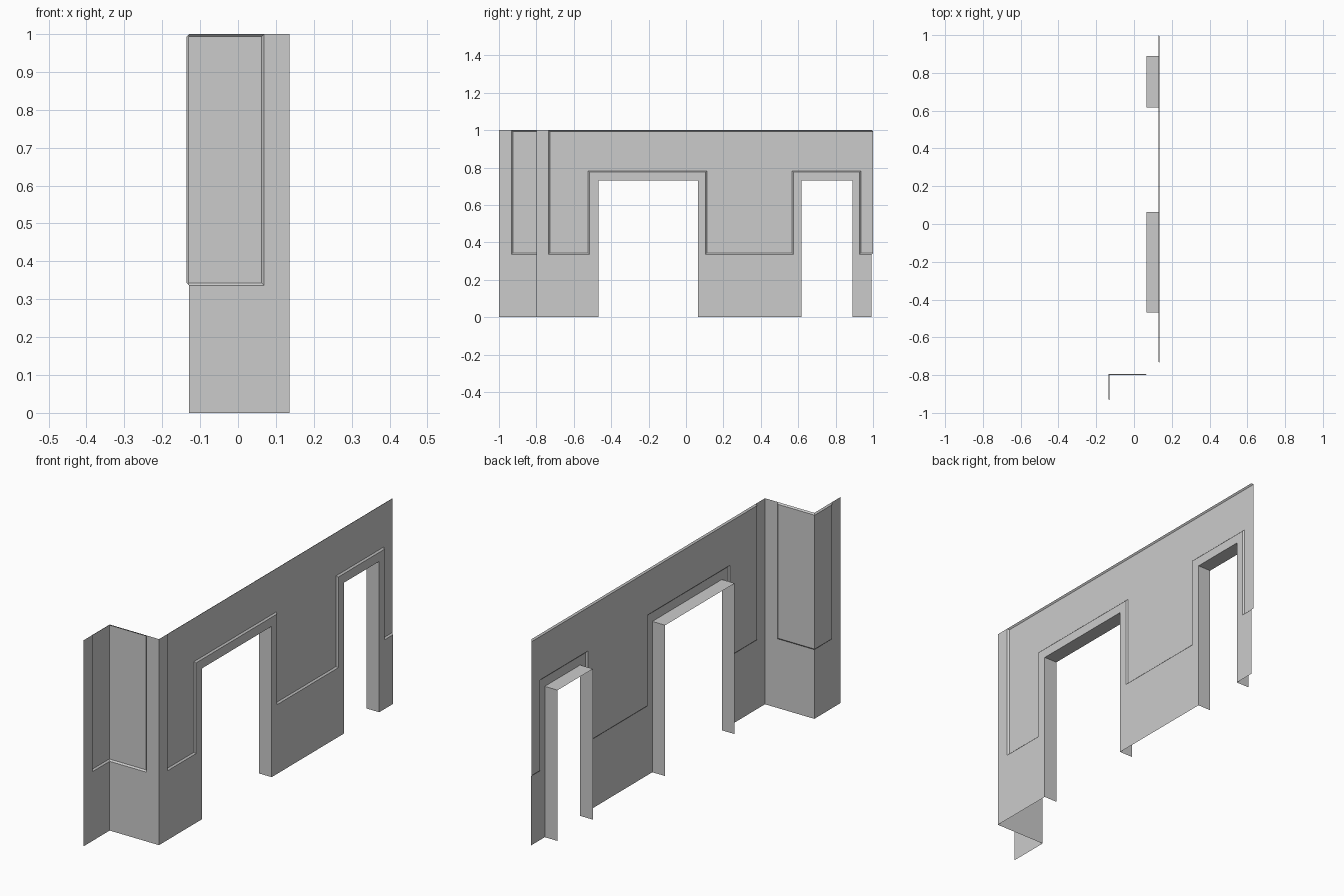
import bpy
from mathutils import Vector

if "Cube" in bpy.data.objects:
    bpy.data.objects.remove(bpy.data.objects["Cube"])

D = 0.007          # recess depth and slope width
SILL, HEAD = 0.336, 0.776
DOORS = [(-0.469, 0.064), (0.618, 0.889)]
DOOR_TOP = 0.732
X_LEFT, X_RIGHT, Y_CROSS, Y_END = -0.129, 0.136, -0.8, 0.993


def add_mesh(name, verts, faces):
    me = bpy.data.meshes.new(name)
    me.from_pydata([tuple(v) for v in verts], [], faces)
    me.update()
    ob = bpy.data.objects.new(name, me)
    bpy.context.collection.objects.link(ob)
    return ob


# Map wall coordinates (along, height, depth behind face) to 3D
def long_wall(u, z, d=0):
    return (X_RIGHT - d, u, z)


def short_wall(u, z, d=0):
    return (X_LEFT - d, u, z)


def cross_wall(u, z, d=0):
    return (u, Y_CROSS + d, z)


def sheet(name, place, pts):
    add_mesh(name, [place(*p) for p in pts], [list(range(len(pts)))])


# Sunken panel with sloped rim; the open edge runs on past a wall corner
def recess(name, place, pts, open_edge):
    n = len(pts)
    P = [Vector(p) for p in pts]
    normals = []
    for i in range(n):
        t = (P[(i + 1) % n] - P[i]).normalized()
        s = -D if i == open_edge else D
        normals.append(Vector((-t.y, t.x)) * s)
    inner = [P[i] + normals[i - 1] + normals[i] for i in range(n)]
    verts = [place(*p) for p in P] + [place(*p, D) for p in inner]
    faces = [list(range(n, 2 * n))]
    faces += [[i, (i + 1) % n, n + (i + 1) % n, n + i]
              for i in range(n) if i != open_edge]
    add_mesh(name, verts, faces)


# Lower outline of the long wall, stepping around each doorway
feet = [(Y_CROSS, 0)]
for a, b in DOORS:
    feet += [(a, 0), (a, DOOR_TOP), (b, DOOR_TOP), (b, 0)]
feet.append((Y_END, 0))

# Stepped lower edge of the long recess
steps = [(-0.735, SILL)]
for a, b in [(-0.516, 0.104), (0.575, 0.928)]:
    steps += [(a, SILL), (a, HEAD), (b, HEAD), (b, SILL)]
steps.append((Y_END, SILL))

# Long wall with doorways
sheet("long_wall", long_wall, feet + steps[::-1] + [(-0.735, 1), (Y_CROSS, 1)])
recess("long_wall_recess", long_wall, steps + [(Y_END, 1), (-0.735, 1)],
       len(steps) - 1)

# Cross wall
sheet("cross_wall", cross_wall, [(X_LEFT, 0), (X_RIGHT, 0), (X_RIGHT, 1),
                                 (0.069, 1), (0.069, SILL), (X_LEFT, SILL)])
recess("cross_wall_recess", cross_wall,
       [(X_LEFT, SILL), (0.069, SILL), (0.069, 1), (X_LEFT, 1)], 3)

# Short end wall
sheet("short_wall", short_wall, [(-1, 0), (Y_CROSS, 0), (Y_CROSS, SILL),
                                 (-0.933, SILL), (-0.933, 1), (-1, 1)])
recess("short_wall_recess", short_wall,
       [(-0.933, SILL), (Y_CROSS, SILL), (Y_CROSS, 1), (-0.933, 1)], 1)

# Doorway reveals
for k, (a, b) in enumerate(DOORS):
    path = [(a, 0), (a, DOOR_TOP), (b, DOOR_TOP), (b, 0)]
    verts = [long_wall(*p) for p in path] + [long_wall(*p, 0.069) for p in path]
    add_mesh(f"doorway_reveal_{k + 1}", verts,
             [[i, i + 4, i + 5, i + 1] for i in range(3)])
